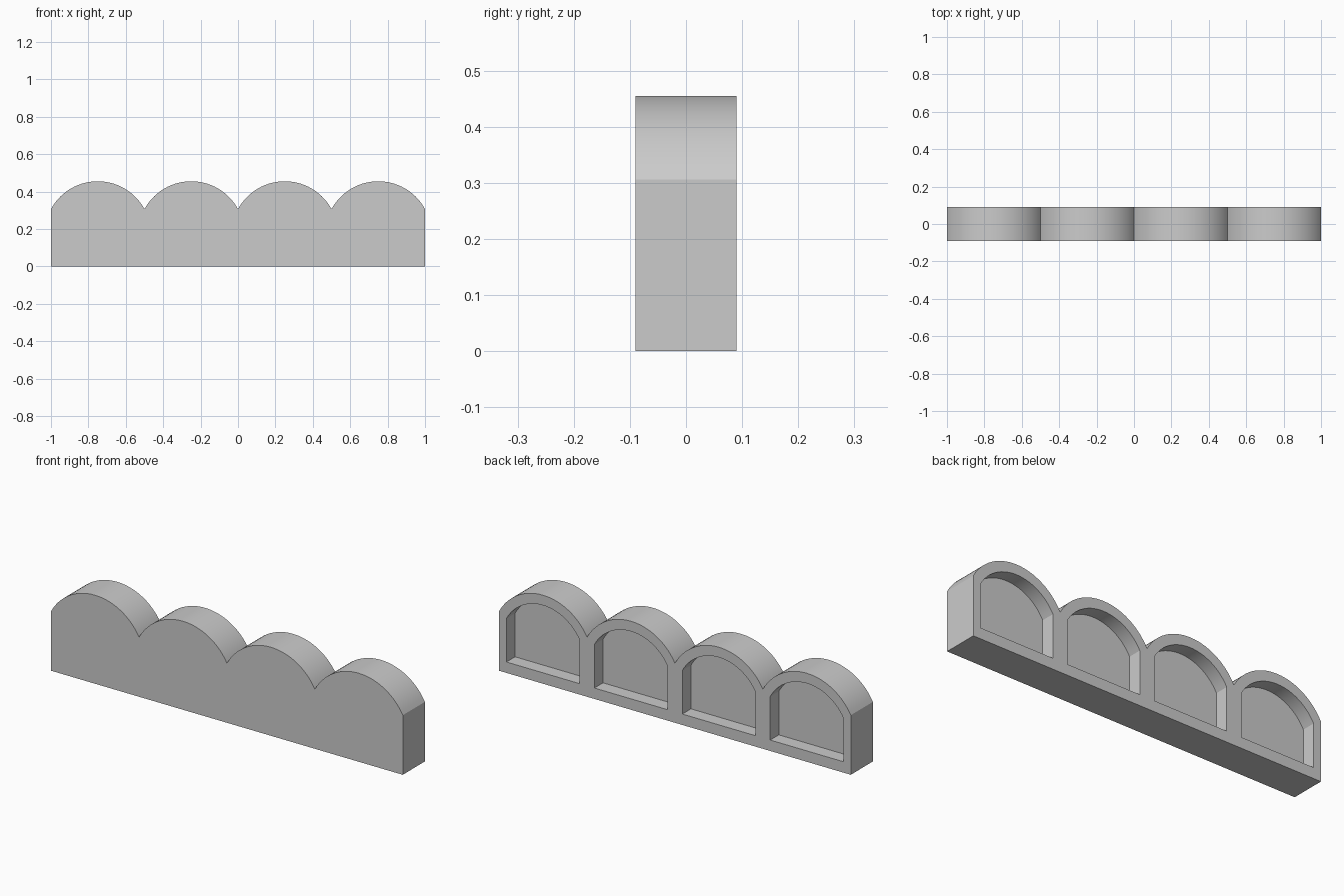
import bpy, bmesh, math

if "Cube" in bpy.data.objects:
    bpy.data.objects.remove(bpy.data.objects["Cube"])

BAYS, PITCH, SEG = 4, 0.5, 28
HALF_DEPTH, RECESS = 0.09, 0.07


def arc(cx, half, spring, top):
    """Points of a circular arc, left to right, through both springs and the top."""
    rise = top - spring
    r = (half * half + rise * rise) / (2 * rise)
    a = math.asin(half / r)
    return [(cx + r * math.sin(t), top - r + r * math.cos(t))
            for t in (-a + 2 * a * i / SEG for i in range(SEG + 1))]


def prism_object(name, profiles, y0, y1):
    """Extrude closed x-z profiles from y0 to y1 into one object."""
    bm = bmesh.new()
    for pts in profiles:
        face = bm.faces.new([bm.verts.new((x, y0, z)) for x, z in pts])
        ext = bmesh.ops.extrude_face_region(bm, geom=[face])
        moved = [g for g in ext["geom"] if isinstance(g, bmesh.types.BMVert)]
        bmesh.ops.translate(bm, verts=moved, vec=(0, y1 - y0, 0))
    bmesh.ops.recalc_face_normals(bm, faces=bm.faces[:])
    me = bpy.data.meshes.new(name)
    bm.to_mesh(me)
    bm.free()
    ob = bpy.data.objects.new(name, me)
    bpy.context.collection.objects.link(ob)
    return ob


centres = [(i - (BAYS - 1) / 2) * PITCH for i in range(BAYS)]

# Scalloped body: flat base and four arches sharing their end points
outline = [(-1, 0)]
for i, cx in enumerate(centres):
    outline += arc(cx, PITCH / 2, 0.306, 0.455)[(1 if i else 0):]
outline.append((1, 0))
body = prism_object("scalloped_panel", [outline], -HALF_DEPTH, HALF_DEPTH)

# Arched recesses in the back
niches = [[(cx - 0.208, 0.056)] + arc(cx, 0.208, 0.28, 0.403) + [(cx + 0.208, 0.056)]
          for cx in centres]
cutter = prism_object("recess_cutter", niches, HALF_DEPTH - RECESS, HALF_DEPTH + 0.05)
cutter.hide_render = True

cut = body.modifiers.new("recesses", 'BOOLEAN')
cut.operation = 'DIFFERENCE'
cut.solver = 'EXACT'
cut.object = cutter

# Smooth arches, sharp edges
bpy.context.view_layer.objects.active = body
body.select_set(True)
bpy.ops.object.modifier_apply(modifier=cut.name)
bpy.data.objects.remove(cutter)
bpy.ops.object.shade_smooth_by_angle(angle=math.radians(25))
